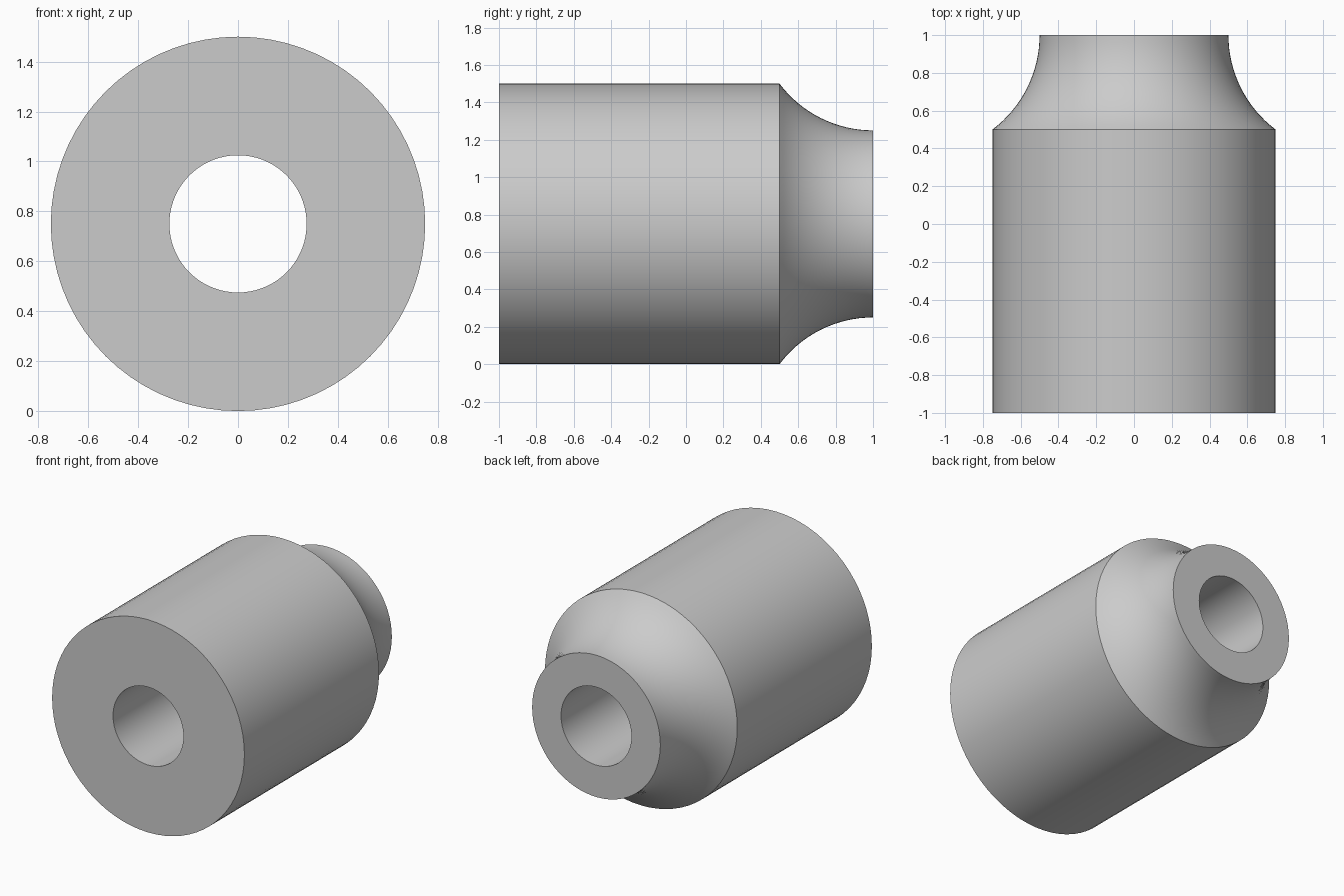
import bpy
import bmesh
from math import asin, cos, sin, pi, radians
from mathutils import Matrix, Vector

if "Cube" in bpy.data.objects:
    bpy.data.objects.remove(bpy.data.objects["Cube"], do_unlink=True)

OUTER, NECK, BORE = 0.75, 0.5, 0.275
SHOULDER_Y, END_Y, AXIS_Z = 0.5, 1.0, 0.75
SEGMENTS, ARC_STEPS = 72, 16

grey = bpy.data.materials.new("plain grey")
grey.use_nodes = True
grey.diffuse_color = (0.6, 0.6, 0.6, 1)
grey.node_tree.nodes["Principled BSDF"].inputs["Base Color"].default_value = grey.diffuse_color

# Closed half-section (radius, y): bore, front face, body, concave neck arc
drop, run = OUTER - NECK, END_Y - SHOULDER_Y
arc_r = (drop ** 2 + run ** 2) / (2 * drop)
sweep = asin(run / arc_r)
profile = [(BORE, -END_Y), (OUTER, -END_Y)]
for i in range(ARC_STEPS + 1):
    a = sweep * (1 - i / ARC_STEPS)
    profile.append((NECK + arc_r * (1 - cos(a)), END_Y - arc_r * sin(a)))
profile.append((BORE, END_Y))

# Revolve the section around the y axis
bm = bmesh.new()
rings = []
for s in range(SEGMENTS):
    turn = Matrix.Rotation(2 * pi * s / SEGMENTS, 3, 'Y')
    rings.append([bm.verts.new(turn @ Vector((r, y, 0)) + Vector((0, 0, AXIS_Z)))
                  for r, y in profile])
for s, ring in enumerate(rings):
    after = rings[(s + 1) % SEGMENTS]
    for i in range(len(profile)):
        j = (i + 1) % len(profile)
        bm.faces.new((ring[i], ring[j], after[j], after[i]))
bmesh.ops.recalc_face_normals(bm, faces=bm.faces)

mesh = bpy.data.meshes.new("necked_sleeve")
bm.to_mesh(mesh)
bm.free()
mesh.materials.append(grey)
sleeve = bpy.data.objects.new("necked_sleeve", mesh)
bpy.context.collection.objects.link(sleeve)

# Smooth curves, sharp rims and shoulder
bpy.ops.object.select_all(action='DESELECT')
sleeve.select_set(True)
bpy.context.view_layer.objects.active = sleeve
bpy.ops.object.shade_smooth_by_angle(angle=radians(30))
